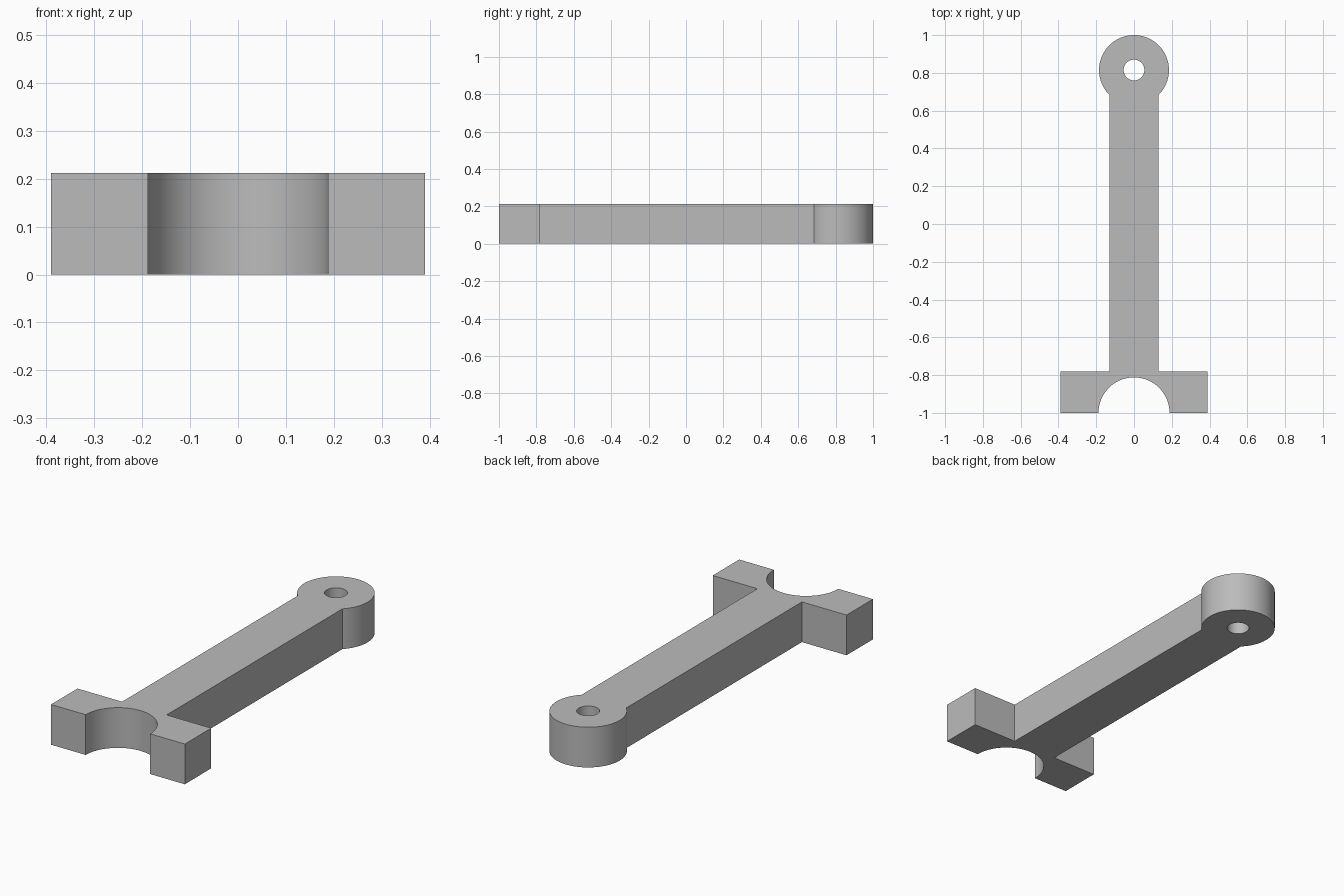
import bpy
import bmesh
from math import asin, cos, sin, pi, radians

cube = bpy.data.objects.get("Cube")
if cube:
    bpy.data.objects.remove(cube, do_unlink=True)

HEIGHT = 0.212
SHANK = 0.13           # half width of the shank
EYE_Y, EYE_R, HOLE_R = 0.815, 0.185, 0.055
BAR, BAR_BACK = 0.39, -0.78
NOTCH_R = 0.188

grey = bpy.data.materials.new("plain grey")
grey.use_nodes = True
colour = (0.5, 0.5, 0.5, 1)
grey.diffuse_color = colour
grey.node_tree.nodes["Principled BSDF"].inputs["Base Color"].default_value = colour


def arc(cy, r, start, end, steps):
    angles = [start + (end - start) * i / steps for i in range(steps + 1)]
    return [(r * cos(a), cy + r * sin(a)) for a in angles]


def prism(name, outline, bottom, top):
    """Extrude a counter-clockwise outline upwards into a solid."""
    bm = bmesh.new()
    face = bm.faces.new([bm.verts.new((x, y, bottom)) for x, y in outline])
    result = bmesh.ops.extrude_face_region(bm, geom=[face], use_keep_orig=True)
    for v in result["geom"]:
        if isinstance(v, bmesh.types.BMVert):
            v.co.z = top
    bmesh.ops.recalc_face_normals(bm, faces=bm.faces)
    mesh = bpy.data.meshes.new(name)
    bm.to_mesh(mesh)
    bm.free()
    mesh.materials.append(grey)
    obj = bpy.data.objects.new(name, mesh)
    bpy.context.collection.objects.link(obj)
    return obj


# Whole silhouette: notched crossbar, straight shank, round eye
join = asin(SHANK / EYE_R) - pi / 2
outline = [(NOTCH_R, -1), (BAR, -1), (BAR, BAR_BACK), (SHANK, BAR_BACK)]
outline += arc(EYE_Y, EYE_R, join, pi - join, 72)
outline += [(-SHANK, BAR_BACK), (-BAR, BAR_BACK), (-BAR, -1)]
outline += arc(-1, NOTCH_R, pi, 0, 48)[:-1]
link_arm = prism("link_arm", outline, 0, HEIGHT)

# Pin hole through the eye
cutter = prism("pin_hole_cutter", arc(EYE_Y, HOLE_R, 0, 2 * pi, 48)[:-1], -0.1, HEIGHT + 0.1)
cut = link_arm.modifiers.new("pin_hole", "BOOLEAN")
cut.object = cutter
cut.operation = "DIFFERENCE"
cut.solver = "EXACT"

bpy.ops.object.select_all(action="DESELECT")
link_arm.select_set(True)
bpy.context.view_layer.objects.active = link_arm
bpy.ops.object.modifier_apply(modifier=cut.name)
bpy.data.objects.remove(cutter, do_unlink=True)
bpy.ops.object.shade_smooth_by_angle(angle=radians(30))
